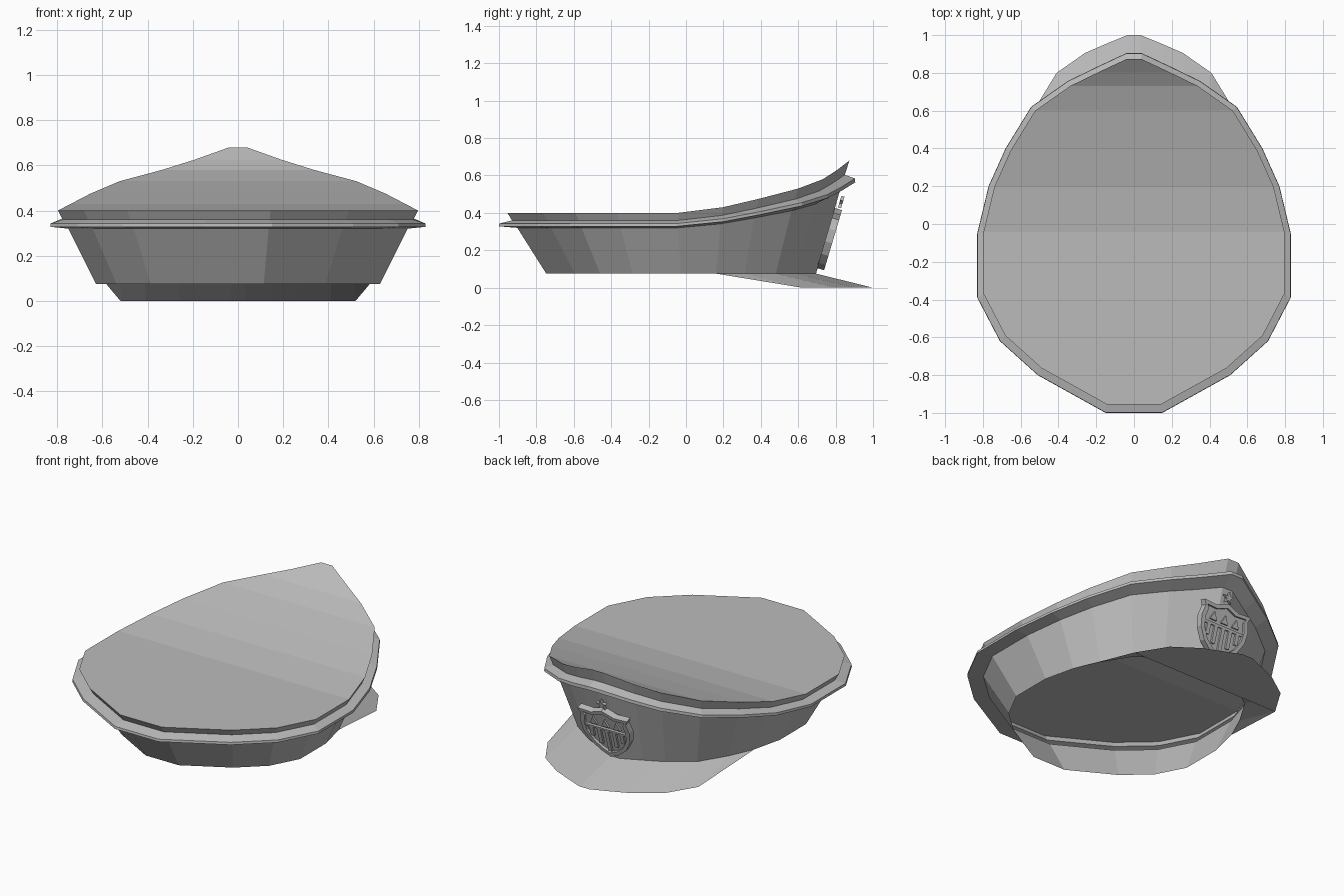
import bpy, bmesh, math
from mathutils import Matrix, Vector

if "Cube" in bpy.data.objects:
    bpy.data.objects.remove(bpy.data.objects["Cube"])

grey = bpy.data.materials.new("plain grey")
grey.use_nodes = True
grey.diffuse_color = (0.5, 0.5, 0.5, 1)
grey.node_tree.nodes["Principled BSDF"].inputs["Base Color"].default_value = (0.5, 0.5, 0.5, 1)


def make(name, verts, faces, matrix=None):
    mesh = bpy.data.meshes.new(name)
    mesh.from_pydata(verts, [], faces)
    mesh.materials.append(grey)
    obj = bpy.data.objects.new(name, mesh)
    bpy.context.collection.objects.link(obj)
    if matrix:
        obj.matrix_world = matrix
    return obj


# Half outline of the brim, back to peak: x, y, rise of the crown
HALF = [(.15, -1, 0), (.51, -.8, 0), (.71, -.62, 0), (.83, -.39, 0), (.83, -.05, 0),
        (.77, .2, .03), (.68, .4, .075), (.545, .62, .13), (.35, .757, .18),
        (.2, .83, .225), (.04, .905, .28)]
OUTLINE = HALF + [(-x, y, r) for x, y, r in reversed(HALF)]
N = len(OUTLINE)


def level(scale, shift, z, lift):
    return [(x * scale, y * scale + shift, z + r * lift) for x, y, r in OUTLINE]


def shell(name, levels, cap=False):
    verts = [p for ring in levels for p in ring]
    faces = [(k * N + i, k * N + (i + 1) % N, (k + 1) * N + (i + 1) % N, (k + 1) * N + i)
             for k in range(len(levels) - 1) for i in range(N)]
    if cap:  # strips running straight across the top
        t = (len(levels) - 1) * N
        faces.append([t + i for i in range(5)] + [t + N - 1 - i for i in reversed(range(5))])
        faces += [(t + i, t + i + 1, t + N - 2 - i, t + N - 1 - i)
                  for i in range(4, len(HALF) - 1)]
    return make(name, verts, faces)


bottom = level(.757, .01, .075, 0)
wall_top = level(.905, .003, .32, .7)
brim_in = level(.934, .004, .36, .87)
shell("side_band", [bottom, wall_top])
shell("brim_ring", [wall_top, level(1, 0, .328, .84), level(.998, 0, .343, .86), brim_in])
shell("crown", [brim_in, level(.96, .005, .40, 1)], cap=True)

# Visor: sloping top from the band, flat underside at the front
edge = [(.52, .62, 0), (.41, .8, 0), (.26, .905, 0), (.15, .953, 0), (.035, 1, 0)]
outer = edge + [(-x, y, z) for x, y, z in reversed(edge)]
outer = [bottom[5]] + outer + [bottom[N - 6]]
inner = bottom[5:N - 5]
M = len(inner)
make("visor_top", inner + outer,
     [(0, M + 1, 1), (M - 2, 2 * M - 2, M - 1)]
     + [(i, M + i, M + i + 1, i + 1) for i in range(1, M - 2)])
make("visor_underside", outer[1:-1], [list(reversed(range(M - 2)))])

# Badge, in a frame leaning with the front wall
up = Vector((0, .286, .958)).normalized()
out = Vector((0, up.z, -up.y))
BADGE = Matrix((up.cross(out), up, out)).transposed().to_4x4()
BADGE.translation = (0, .70, .105)


def slab(name, pts, low, high):
    n = len(pts)
    verts = [(x, y, z) for z in (low, high) for x, y in pts]
    faces = [list(reversed(range(n))), list(range(n, 2 * n))]
    faces += [(i, (i + 1) % n, n + (i + 1) % n, n + i) for i in range(n)]
    return make(name, verts, faces, BADGE)


side = [(0, 0), (.06, .03), (.12, .08), (.16, .15), (.17, .22), (.155, .28), (.17, .31), (.08, .305)]
shield = side + [(0, .335)] + [(-x, y) for x, y in reversed(side[1:])]
slab("badge_plate", shield, 0, .024)

# Raised border round the shield
inset = [(x * .84, .175 + (y - .175) * .84) for x, y in shield]
S = len(shield)
rings = [(shield, .024), (shield, .04), (inset, .04), (inset, .024)]
make("badge_border", [(x, y, z) for pts, z in rings for x, y in pts],
     [(k * S + i, k * S + (i + 1) % S, (k + 1) * S + (i + 1) % S, (k + 1) * S + i)
      for k in range(3) for i in range(S)], BADGE)

# Crossbar, vertical stripes and small upper blocks
slab("badge_crossbar", [(-.14, .185), (.14, .185), (.14, .2), (-.14, .2)], .024, .036)
for i in range(5):
    x = (i - 2) * .052
    low = .04 + abs(x) * .8
    slab("badge_stripe", [(x - .012, low), (x + .012, low), (x + .012, .185), (x - .012, .185)],
         .024, .036)
for x in (-.08, 0, .08):
    slab("badge_block", [(x - .025, .215), (x + .025, .215), (x, .265)], .024, .036)

# Star above the shield
star = []
for i in range(10):
    r = .036 if i % 2 == 0 else .015
    a = math.pi / 2 + i * math.pi / 5
    star.append((r * math.cos(a), .372 + r * math.sin(a)))
slab("badge_star", star, .015, .032)
